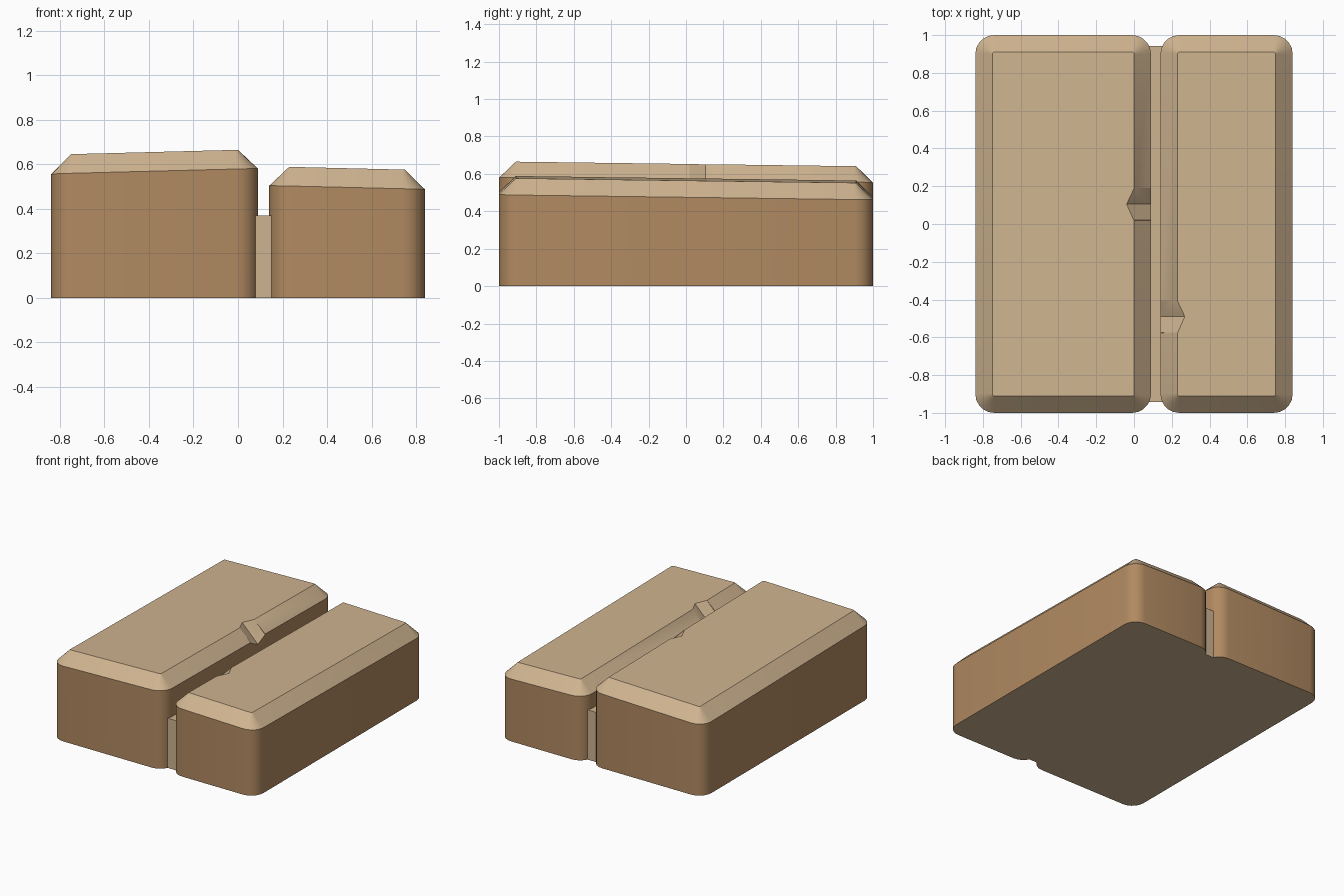
import bpy, bmesh, math
from mathutils import Vector

if "Cube" in bpy.data.objects:
    bpy.data.objects.remove(bpy.data.objects["Cube"])


def material(name, rgb):
    m = bpy.data.materials.new(name)
    m.diffuse_color = (*rgb, 1)
    m.use_nodes = True
    m.node_tree.nodes["Principled BSDF"].inputs["Base Color"].default_value = m.diffuse_color
    return m


BROWN = material("brown_side", (0.440, 0.254, 0.120))
TAN = material("tan_top", (0.624, 0.456, 0.279))


def make_object(name, bm):
    bmesh.ops.recalc_face_normals(bm, faces=bm.faces)
    mesh = bpy.data.meshes.new(name)
    bm.to_mesh(mesh)
    bm.free()
    ob = bpy.data.objects.new(name, mesh)
    bpy.context.collection.objects.link(ob)
    return ob


def activate(ob):
    bpy.ops.object.select_all(action='DESELECT')
    ob.select_set(True)
    bpy.context.view_layer.objects.active = ob


def rounded_rect(x0, x1, y0, y1, r, seg=5):
    pts = []
    for cx, cy, a in ((x1 - r, y1 - r, 0), (x0 + r, y1 - r, 90),
                      (x0 + r, y0 + r, 180), (x1 - r, y0 + r, 270)):
        for i in range(seg + 1):
            t = math.radians(a + 90 * i / seg)
            pts.append((cx + r * math.cos(t), cy + r * math.sin(t)))
    return pts


def stone(name, x0, x1, top, chip_y, inner):
    """Rounded block with a tilted, chamfered top and a chipped inner edge.
    inner is +1 when the gap lies on the +x side, -1 on the -x side."""
    c = 0.09
    low = rounded_rect(x0, x1, -1, 1, 0.1)
    high = rounded_rect(x0 + c, x1 - c, -1 + c, 1 - c, 0.01)
    bm = bmesh.new()
    rings = [[bm.verts.new((x, y, 0)) for x, y in low],
             [bm.verts.new((x, y, top(x, y) - 0.087)) for x, y in low],
             [bm.verts.new((x, y, top(x, y))) for x, y in high]]
    n = len(low)
    bm.faces.new(rings[0])
    bm.faces.new(rings[2])
    for a, b in zip(rings, rings[1:]):
        for i in range(n):
            j = (i + 1) % n
            bm.faces.new((a[i], a[j], b[j], b[i]))
    ob = make_object(name, bm)

    # V-shaped chip running down the chamfer
    edge = (x1 if inner > 0 else x0) - inner * c
    z = top(edge, chip_y)
    along = Vector((inner, 0, -1))
    out = Vector((inner, 0, 1)) * 0.02
    mid = Vector((edge, chip_y, z))
    half = Vector((0, 0.085, 0))
    tip = mid - Vector((inner * 0.04, 0, 0))
    section = [tip, mid + half, mid + half * 1.2 + out * 3,
               mid - half * 1.2 + out * 3, mid - half]
    bm = bmesh.new()
    a = [bm.verts.new(p - along * 0.15) for p in section]
    b = [bm.verts.new(p + along * 0.25) for p in section]
    bm.faces.new(a)
    bm.faces.new(b)
    for i in range(5):
        j = (i + 1) % 5
        bm.faces.new((a[i], a[j], b[j], b[i]))
    cutter = make_object("chip_cutter", bm)
    cutter.hide_render = True
    mod = ob.modifiers.new("chip", 'BOOLEAN')
    mod.operation = 'DIFFERENCE'
    mod.solver = 'EXACT'
    mod.object = cutter
    activate(ob)
    bpy.ops.object.modifier_apply(modifier=mod.name)
    bpy.data.objects.remove(cutter)

    # Upright faces are brown, all others tan
    ob.data.materials.clear()
    ob.data.materials.append(BROWN)
    ob.data.materials.append(TAN)
    for p in ob.data.polygons:
        p.material_index = 0 if abs(p.normal.z) < 0.25 else 1
    bpy.ops.object.shade_smooth_by_angle()
    return ob


# Two stones
stone("wide_stone", -0.84, 0.09,
      lambda x, y: 0.653 + 0.026 * x - 0.0133 * y, 0.105, 1)
stone("narrow_stone", 0.14, 0.84,
      lambda x, y: 0.582 - 0.024 * x - 0.0133 * y, -0.49, -1)

# Mortar strip between the stones
bm = bmesh.new()
bmesh.ops.create_cube(bm, size=1)
for v in bm.verts:
    v.co = (0.115 + v.co.x * 0.11, v.co.y * 1.885, (v.co.z + 0.5) * 0.37)
make_object("mortar_strip", bm).data.materials.append(TAN)
